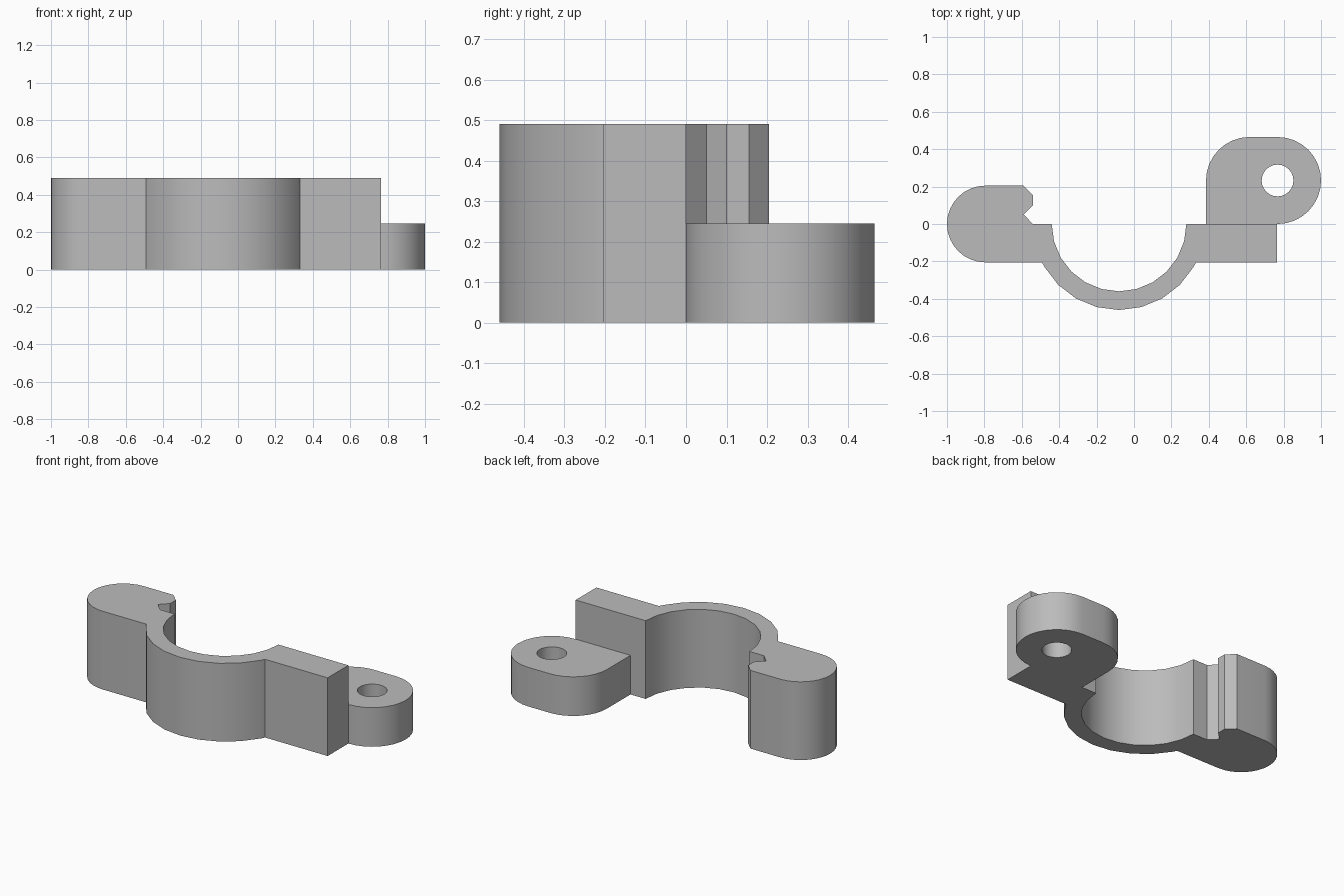
import bpy, bmesh
from math import sin, cos, radians

cube = bpy.data.objects.get("Cube")
if cube:
    bpy.data.objects.remove(cube, do_unlink=True)

grey = bpy.data.materials.new("plain grey")
grey.use_nodes = True
GREY = (0.5, 0.5, 0.5, 1)
grey.diffuse_color = GREY
grey.node_tree.nodes["Principled BSDF"].inputs["Base Color"].default_value = GREY


def arc(cx, cy, r, start, end, steps):
    angles = [radians(start + (end - start) * i / steps) for i in range(steps + 1)]
    return [(cx + r * cos(a), cy + r * sin(a)) for a in angles]


def extrude_outline(name, loops, height):
    """Fill closed outlines (extra loops become holes) and extrude upward."""
    bm = bmesh.new()
    edges = []
    for loop in loops:
        vs = [bm.verts.new((x, y, 0)) for x, y in loop]
        edges += [bm.edges.new((vs[i - 1], vs[i])) for i in range(len(vs))]
    bmesh.ops.triangle_fill(bm, edges=edges, use_beauty=True)
    top = bmesh.ops.extrude_face_region(bm, geom=bm.faces[:])["geom"]
    moved = [g for g in top if isinstance(g, bmesh.types.BMVert)]
    bmesh.ops.translate(bm, verts=moved, vec=(0, 0, height))
    bmesh.ops.recalc_face_normals(bm, faces=bm.faces[:])
    mesh = bpy.data.meshes.new(name)
    bm.to_mesh(mesh)
    bm.free()
    mesh.materials.append(grey)
    obj = bpy.data.objects.new(name, mesh)
    bpy.context.collection.objects.link(obj)
    bpy.ops.object.select_all(action="DESELECT")
    obj.select_set(True)
    bpy.context.view_layer.objects.active = obj
    bpy.ops.object.shade_smooth_by_angle(angle=radians(30))
    return obj


HEIGHT, THICK, RING_X = 0.49, 0.205, -0.08

# Clamp body: rounded hook with snap notch, half ring and flat arm
hook = arc(-1 + THICK, 0, THICK, 270, 90, 16)
notch = [(-0.59, THICK), (-0.54, 0.155), (-0.54, 0.10), (-0.59, 0.05), (-0.54, 0)]
inner = arc(RING_X, 0, 0.36, 180, 360, 12)
arm = [(0.765, 0), (0.765, -THICK), (RING_X + 0.412, -THICK)]
outer = arc(RING_X, 0, 0.46, 330, 210, 8)
root = [(RING_X - 0.412, -THICK)]
extrude_outline("clamp_body", [hook + notch + inner + arm + outer + root], HEIGHT)

# Screw lug: half-height rounded tab behind the arm, with a through hole
R = 0.2325
tab = [(0.385, 0)] + arc(0.385 + R, R, R, 180, 90, 8) + arc(1 - R, R, R, 90, -90, 16)
hole = arc(1 - R, R, 0.085, 0, 345, 23)
extrude_outline("screw_lug", [tab, hole], HEIGHT / 2)
